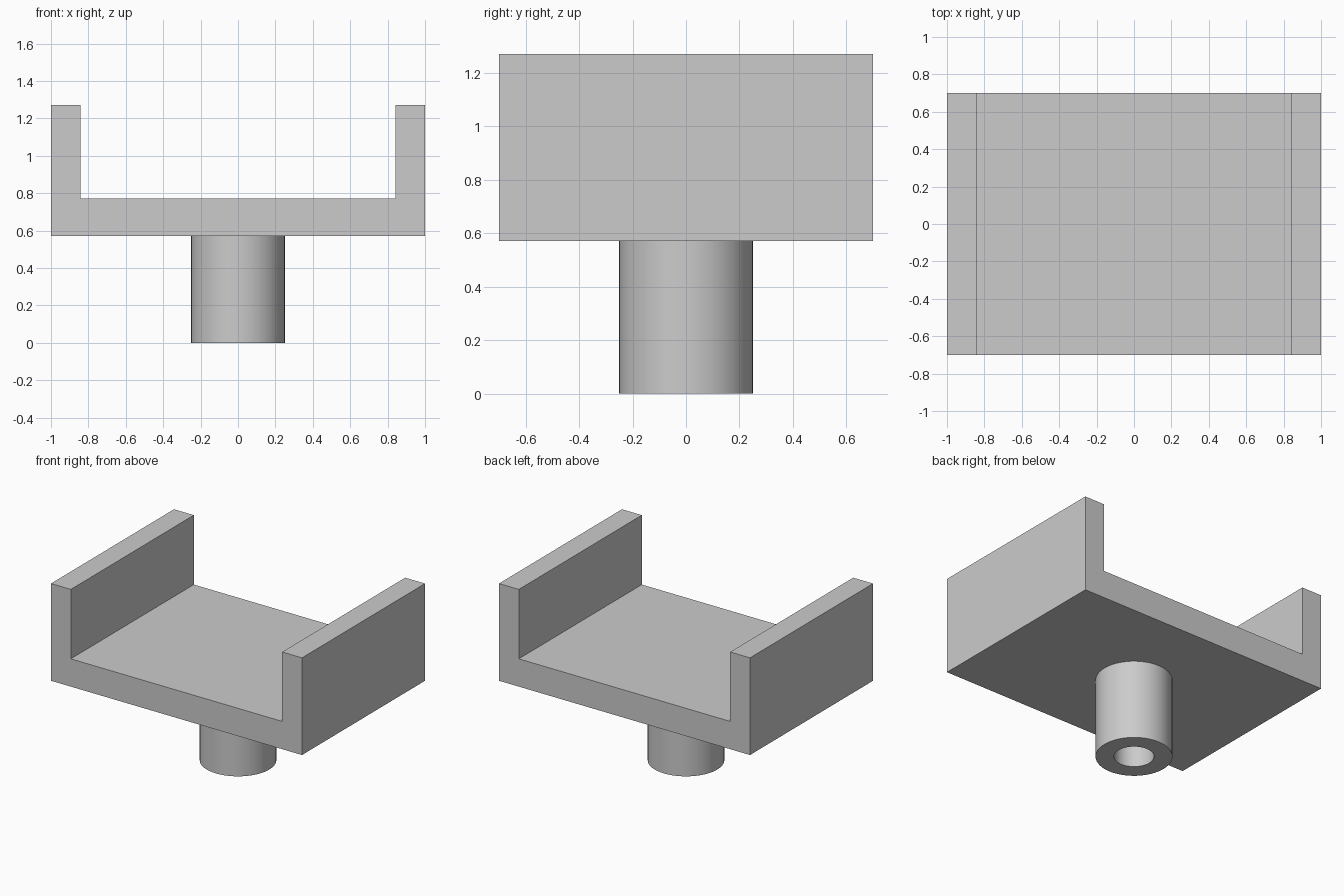
import bpy
import bmesh
import math

cube = bpy.data.objects.get("Cube")
if cube:
    bpy.data.objects.remove(cube, do_unlink=True)

HALF_WIDTH, HALF_DEPTH = 1.0, 0.7
INNER_HALF_WIDTH = 0.842
BASE_Z, FLOOR_Z, TOP_Z = 0.572, 0.772, 1.272
STEM_RADIUS, BORE_RADIUS = 0.25, 0.13
SIDES = 64

grey = bpy.data.materials.new("plain grey")
grey.use_nodes = True
colour = (0.6, 0.6, 0.6, 1)
grey.diffuse_color = colour
grey.node_tree.nodes["Principled BSDF"].inputs["Base Color"].default_value = colour


def add_object(name, bm):
    bmesh.ops.recalc_face_normals(bm, faces=bm.faces)
    mesh = bpy.data.meshes.new(name)
    bm.to_mesh(mesh)
    bm.free()
    mesh.materials.append(grey)
    obj = bpy.data.objects.new(name, mesh)
    bpy.context.collection.objects.link(obj)
    return obj


# U-shaped cradle: half profile mirrored in x, extruded along y
half = [(HALF_WIDTH, BASE_Z), (HALF_WIDTH, TOP_Z),
        (INNER_HALF_WIDTH, TOP_Z), (INNER_HALF_WIDTH, FLOOR_Z)]
profile = half + [(-x, z) for x, z in reversed(half)]
bm = bmesh.new()
face = bm.faces.new([bm.verts.new((x, -HALF_DEPTH, z)) for x, z in profile])
extruded = bmesh.ops.extrude_face_region(bm, geom=[face], use_keep_orig=True)
moved = [v for v in extruded["geom"] if isinstance(v, bmesh.types.BMVert)]
bmesh.ops.translate(bm, verts=moved, vec=(0, 2 * HALF_DEPTH, 0))
add_object("cradle", bm)

# Hollow stem: wall section spun around z, open against the cradle underside
bm = bmesh.new()
section = [(STEM_RADIUS, BASE_Z), (STEM_RADIUS, 0),
           (BORE_RADIUS, 0), (BORE_RADIUS, BASE_Z)]
verts = [bm.verts.new((r, 0, z)) for r, z in section]
edges = [bm.edges.new(pair) for pair in zip(verts, verts[1:])]
bmesh.ops.spin(bm, geom=verts + edges, axis=(0, 0, 1), cent=(0, 0, 0),
               angle=2 * math.pi, steps=SIDES, use_merge=True)
bmesh.ops.remove_doubles(bm, verts=bm.verts, dist=0.0001)
stem = add_object("stem", bm)

# Smooth round walls with sharp rims
bpy.ops.object.select_all(action="DESELECT")
stem.select_set(True)
bpy.context.view_layer.objects.active = stem
bpy.ops.object.shade_smooth_by_angle(angle=math.radians(30))
